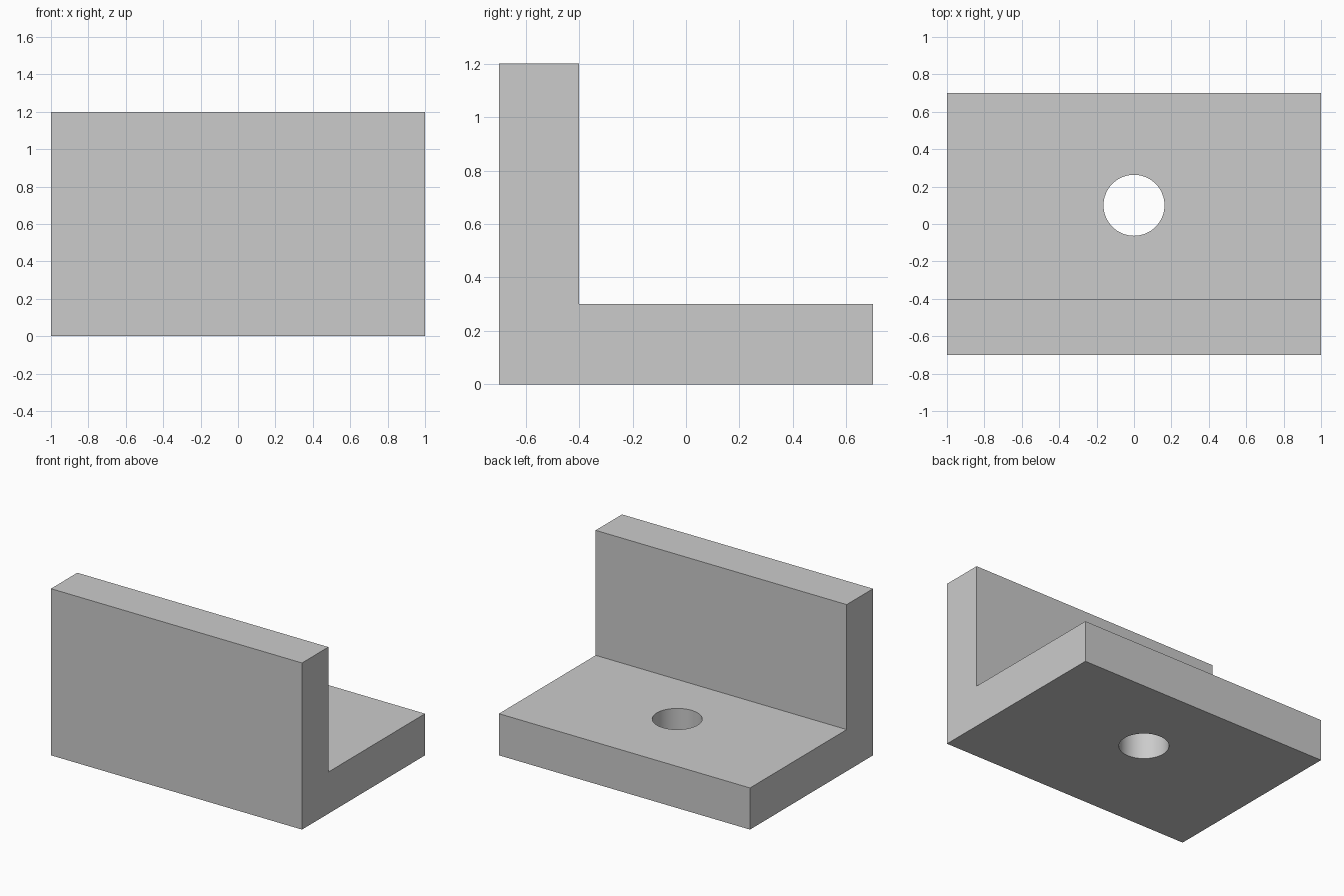
import bpy
import bmesh

cube = bpy.data.objects.get("Cube")
if cube:
    bpy.data.objects.remove(cube, do_unlink=True)

WIDTH = 2.0
HOLE_Y, HOLE_RADIUS = 0.1, 0.163
# L-shaped side profile as (y, z)
PROFILE = [(-0.7, 0), (0.7, 0), (0.7, 0.3), (-0.4, 0.3), (-0.4, 1.2), (-0.7, 1.2)]

grey = bpy.data.materials.new("plain_grey")
grey.use_nodes = True
colour = (0.6, 0.6, 0.6, 1)
grey.diffuse_color = colour
grey.node_tree.nodes["Principled BSDF"].inputs["Base Color"].default_value = colour

# Angle bracket: extrude the profile across the width
bm = bmesh.new()
side = bm.faces.new([bm.verts.new((-WIDTH / 2, y, z)) for y, z in PROFILE])
extruded = bmesh.ops.extrude_face_region(bm, geom=[side])["geom"]
moved = [v for v in extruded if isinstance(v, bmesh.types.BMVert)]
bmesh.ops.translate(bm, verts=moved, vec=(WIDTH, 0, 0))
bmesh.ops.recalc_face_normals(bm, faces=bm.faces)
mesh = bpy.data.meshes.new("angle_bracket")
bm.to_mesh(mesh)
bm.free()
mesh.materials.append(grey)
bracket = bpy.data.objects.new("angle_bracket", mesh)
bpy.context.collection.objects.link(bracket)

# Bolt hole through the base plate
bpy.ops.mesh.primitive_cylinder_add(vertices=64, radius=HOLE_RADIUS, depth=0.6,
                                    location=(0, HOLE_Y, 0.15))
cutter = bpy.context.object
cutter.name = "hole_cutter"
cutter.data.materials.append(grey)
hole = bracket.modifiers.new("bolt_hole", "BOOLEAN")
hole.operation = "DIFFERENCE"
hole.solver = "EXACT"
hole.object = cutter

# Bake the hole, drop the cutter, and smooth only the bore
bpy.ops.object.select_all(action="DESELECT")
bracket.select_set(True)
bpy.context.view_layer.objects.active = bracket
bpy.ops.object.modifier_apply(modifier=hole.name)
bpy.data.objects.remove(cutter, do_unlink=True)
bpy.ops.object.shade_smooth_by_angle()
